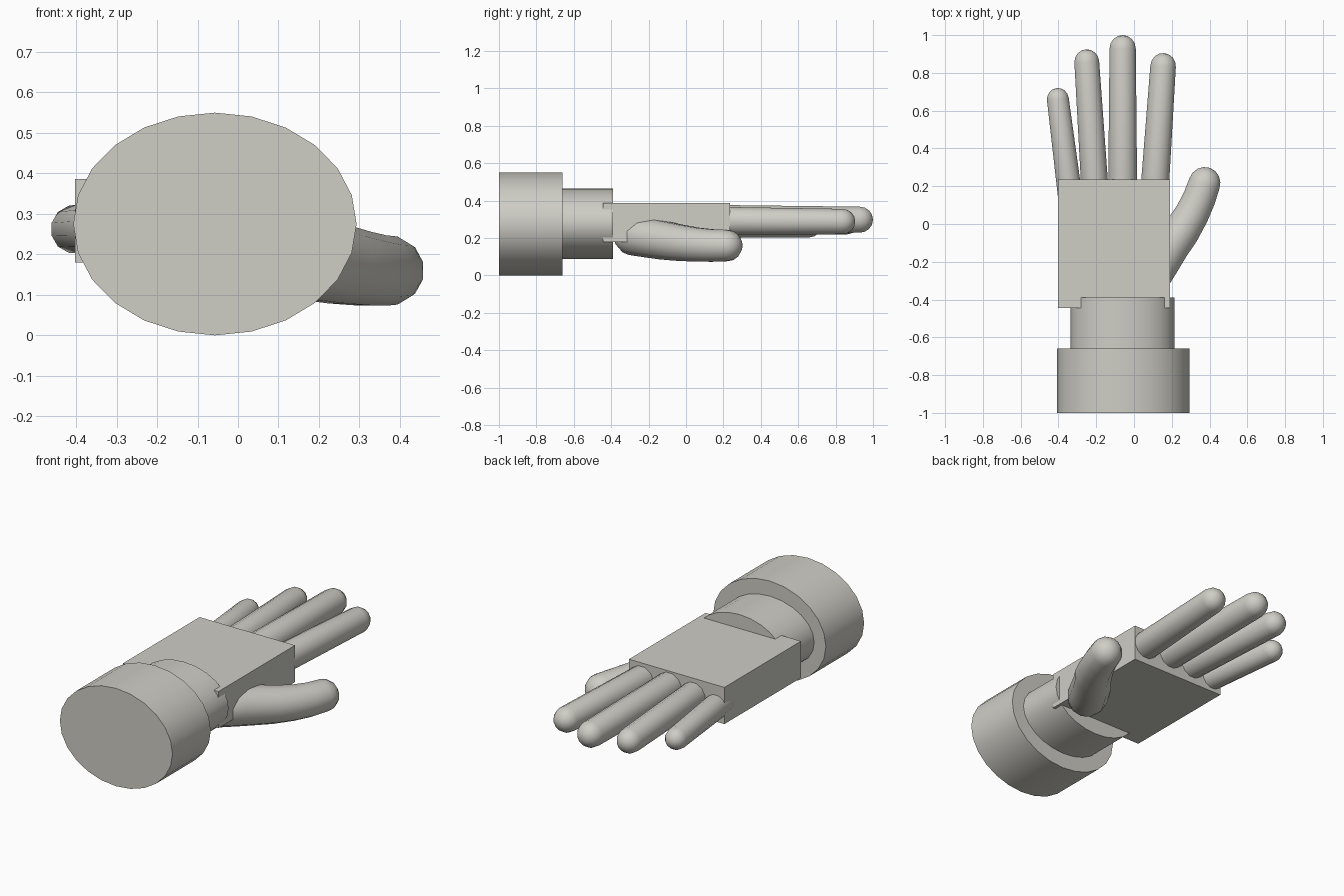
import bpy, bmesh
from math import sin, cos, pi, radians
from mathutils import Vector, Matrix

cube = bpy.data.objects.get("Cube")
if cube:
    bpy.data.objects.remove(cube, do_unlink=True)

COLOR = (0.62, 0.61, 0.56, 1)
grey = bpy.data.materials.new("warm light grey")
grey.use_nodes = True
grey.diffuse_color = COLOR
grey.node_tree.nodes["Principled BSDF"].inputs["Base Color"].default_value = COLOR


def finish(name, bm):
    """Turn a bmesh into a smooth object that keeps its hard edges."""
    bmesh.ops.recalc_face_normals(bm, faces=bm.faces)
    mesh = bpy.data.meshes.new(name)
    bm.to_mesh(mesh)
    bm.free()
    mesh.materials.append(grey)
    mesh.shade_smooth()
    mesh.set_sharp_from_angle(angle=radians(40))
    obj = bpy.data.objects.new(name, mesh)
    bpy.context.collection.objects.link(obj)
    return obj


def oval_cylinder(name, x, z, rx, rz, y0, y1):
    bm = bmesh.new()
    shape = (Matrix.Translation((x, (y0 + y1) / 2, z))
             @ Matrix.Diagonal((rx, 1, rz, 1))
             @ Matrix.Rotation(pi / 2, 4, "X"))
    bmesh.ops.create_cone(bm, cap_ends=True, segments=24, radius1=1, radius2=1,
                          depth=y1 - y0, matrix=shape)
    return finish(name, bm)


def box(name, low, high):
    low, high = Vector(low), Vector(high)
    bm = bmesh.new()
    place = Matrix.Translation((low + high) / 2) @ Matrix.Diagonal((high - low).to_4d())
    bmesh.ops.create_cube(bm, size=1, matrix=place)
    return finish(name, bm)


def digit(name, path, radii, sides=12, cap_steps=4):
    """Round-ended tube along a path, with one radius per path point."""
    pts = [Vector(p) for p in path]
    last = len(pts) - 1
    tangents = [(pts[min(i + 1, last)] - pts[max(i - 1, 0)]).normalized()
                for i in range(last + 1)]
    stations = list(zip(pts, tangents, radii))
    # Quarter-circle rings close both ends
    angles = [k * pi / 2 / cap_steps for k in range(1, cap_steps)]
    p, t, r = stations[0]
    start = [(p - t * r * sin(a), t, r * cos(a)) for a in reversed(angles)]
    first_tip = p - t * r
    p, t, r = stations[-1]
    end = [(p + t * r * sin(a), t, r * cos(a)) for a in angles]
    last_tip = p + t * r

    bm = bmesh.new()
    rings = []
    for p, t, r in start + stations + end:
        side = t.cross(Vector((0, 0, 1))).normalized()
        up = side.cross(t)
        turn = [2 * pi * (k + 0.5) / sides for k in range(sides)]
        rings.append([bm.verts.new(p + (side * cos(a) + up * sin(a)) * r) for a in turn])
    for a, b in zip(rings, rings[1:]):
        for k in range(sides):
            n = (k + 1) % sides
            bm.faces.new((a[k], a[n], b[n], b[k]))
    for ring, tip in ((rings[0], first_tip), (rings[-1], last_tip)):
        pole = bm.verts.new(tip)
        for k in range(sides):
            bm.faces.new((ring[k], ring[(k + 1) % sides], pole))
    return finish(name, bm)


# Arm cuff, wrist and palm
oval_cylinder("cuff", -0.057, 0.275, 0.35, 0.275, -1, -0.66)
oval_cylinder("wrist", -0.06, 0.277, 0.275, 0.188, -0.68, -0.39)
box("palm", (-0.403, -0.445, 0.18), (0.19, 0.235, 0.386))

# Four straight fingers: base x, tip x, tip y, base z, tip z, base and tip radius
fingers = {
    "little_finger": (-0.335, -0.403, 0.72, 0.265, 0.262, 0.067, 0.06),
    "ring_finger": (-0.203, -0.25, 0.925, 0.29, 0.285, 0.075, 0.068),
    "middle_finger": (-0.06, -0.06, 1.0, 0.3, 0.298, 0.08, 0.072),
    "index_finger": (0.105, 0.154, 0.905, 0.292, 0.288, 0.078, 0.07),
}
for name, (x0, x1, y1, z0, z1, r0, r1) in fingers.items():
    digit(name, [(x0, 0.12, z0), (x1, y1 - r1, z1)], [r0, r1])

# Bent thumb rooted under the side of the palm
digit("thumb",
      [(0.09, -0.28, 0.212), (0.14, -0.2, 0.2), (0.19, -0.12, 0.187),
       (0.25, -0.04, 0.175), (0.305, 0.05, 0.165), (0.345, 0.135, 0.16),
       (0.373, 0.215, 0.16)],
      [0.107, 0.107, 0.105, 0.1, 0.094, 0.09, 0.087])
